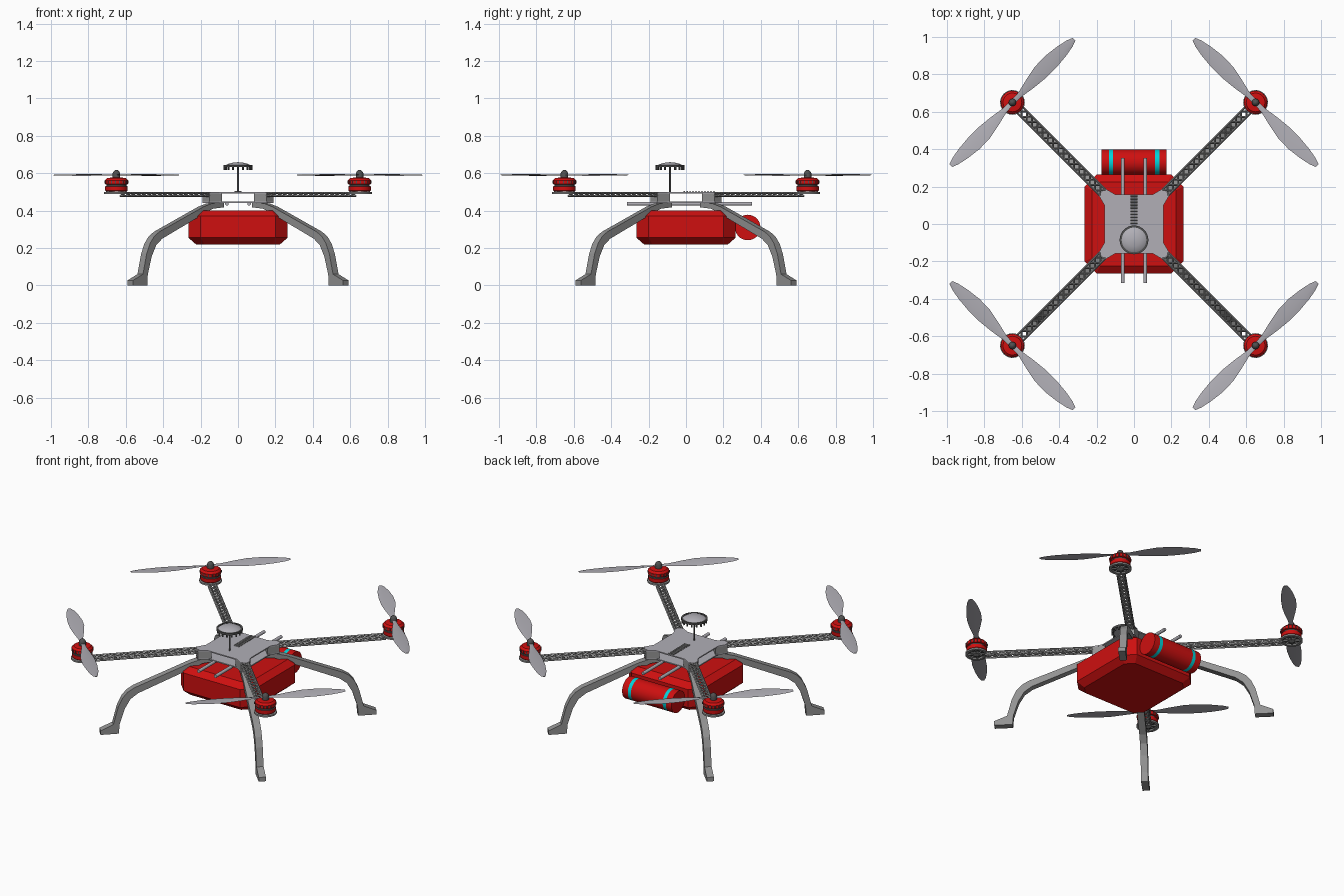
import bpy, bmesh, math
from mathutils import Matrix, Vector

old = bpy.data.objects.get("Cube")
if old:
    bpy.data.objects.remove(old, do_unlink=True)


def material(name, r, g, b):
    m = bpy.data.materials.new(name)
    m.use_nodes = True
    m.diffuse_color = (r, g, b, 1)
    m.node_tree.nodes["Principled BSDF"].inputs["Base Color"].default_value = (r, g, b, 1)
    return m


RED = material("red", 0.62, 0.005, 0.005)
GREY = material("light grey", 0.44, 0.43, 0.47)
LEG = material("mid grey", 0.29, 0.29, 0.29)
DARK = material("dark grey", 0.08, 0.08, 0.08)
CYAN = material("cyan", 0.0, 0.65, 0.7)


def finish(name, bm, mats, smooth=False, rule=None, turns=(0,)):
    """Turn a bmesh into one object per turn about z, sharing the mesh."""
    bmesh.ops.recalc_face_normals(bm, faces=bm.faces)
    if rule:
        for f in bm.faces:
            f.material_index = rule(f.calc_center_median())
    mesh = bpy.data.meshes.new(name)
    bm.to_mesh(mesh)
    bm.free()
    for m in mats:
        mesh.materials.append(m)
    for a in turns:
        ob = bpy.data.objects.new(name, mesh)
        ob.rotation_euler.z = math.radians(a)
        bpy.context.collection.objects.link(ob)
    if smooth:
        bpy.ops.object.select_all(action='DESELECT')
        ob.select_set(True)
        bpy.context.view_layer.objects.active = ob
        bpy.ops.object.shade_smooth_by_angle(angle=math.radians(35))


def lathe(bm, profile, n=32, at=(0, 0, 0)):
    """Revolve (radius, z) points about the vertical axis."""
    rings = []
    for r, z in profile:
        if r == 0:
            rings.append([bm.verts.new(Vector((0, 0, z)) + Vector(at))] * n)
        else:
            rings.append([bm.verts.new(Vector((r * math.cos(t), r * math.sin(t), z)) + Vector(at))
                          for t in (math.tau * i / n for i in range(n))])
    for a, b in zip(rings, rings[1:]):
        for i in range(n):
            j = (i + 1) % n
            bm.faces.new(list(dict.fromkeys((a[i], a[j], b[j], b[i]))))


def prism(bm, pts, push):
    """Extrude a closed outline along a vector."""
    low = [bm.verts.new(p) for p in pts]
    high = [bm.verts.new(Vector(p) + Vector(push)) for p in pts]
    bm.faces.new(low)
    bm.faces.new(high[::-1])
    for i in range(len(pts)):
        j = (i + 1) % len(pts)
        bm.faces.new((low[i], low[j], high[j], high[i]))


def bar(bm, p, q, size, sides=4):
    """Straight bar between two points."""
    p, q = Vector(p), Vector(q)
    rot = (q - p).to_track_quat('Z', 'Y').to_matrix().to_4x4()
    bmesh.ops.create_cone(bm, cap_ends=True, segments=sides, radius1=size, radius2=size,
                          depth=(q - p).length, matrix=Matrix.Translation((p + q) / 2) @ rot)


CORNERS = (45, 135, 225, 315)
S = math.sqrt(2)
MOTOR = 0.65 * S

# Chamfered eight-sided body
bm = bmesh.new()
rings = []
for inset, z in ((0.04, 0.22), (0, 0.255), (0, 0.37), (0.04, 0.4)):
    a, b = 0.265 - inset, 0.2 - inset * 0.5
    rings.append([bm.verts.new((x, y, z)) for x, y in
                  ((a, -b), (a, b), (b, a), (-b, a), (-a, b), (-a, -b), (-b, -a), (b, -a))])
for lo, hi in zip(rings, rings[1:]):
    for i in range(8):
        j = (i + 1) % 8
        bm.faces.new((lo[i], lo[j], hi[j], hi[i]))
bm.faces.new(rings[0])
bm.faces.new(rings[-1])
finish("body", bm, [RED])

# Upper and lower hub plates, flared towards the arms
outline = []
for k in range(4):
    c, s = round(math.cos(k * math.pi / 2)), round(math.sin(k * math.pi / 2))
    for x, y in ((0.158, 0.1), (0.19, 0.155), (0.155, 0.19), (0.1, 0.158)):
        outline.append((c * x - s * y, s * x + c * y))
for name, z in (("upper_plate", 0.492), ("lower_plate", 0.441)):
    bm = bmesh.new()
    prism(bm, [(x, y, z) for x, y in outline], (0, 0, 0.007))
    finish(name, bm, [GREY])

# Corner blocks between the plates
bm = bmesh.new()
prism(bm, [(0.165, 0.045, 0.442), (0.242, 0.025, 0.442), (0.242, -0.025, 0.442),
           (0.165, -0.045, 0.442)], (0, 0, 0.052))
finish("corner_block", bm, [LEG], turns=CORNERS)

# Curved landing legs with toes
side = [(0.09, 0.445), (0.155, 0.438), (0.2, 0.42), (0.435, 0.287), (0.463, 0.262), (0.485, 0.225),
        (0.503, 0.17), (0.523, 0.06), (0.576, 0.027), (0.576, 0), (0.5, 0), (0.497, 0.06),
        (0.476, 0.155), (0.452, 0.215), (0.42, 0.25), (0.185, 0.39), (0.15, 0.41), (0.09, 0.418)]
bm = bmesh.new()
prism(bm, [(x * S, -0.021, z) for x, z in side], (0, 0.042, 0))
finish("landing_leg", bm, [LEG], turns=CORNERS)

# Lattice arms: four rails with crossed struts
bm = bmesh.new()
start, end, bays, w = 0.235, 0.87, 16, 0.021
low, high = 0.479, 0.495
for y in (-w, w):
    for z in (low, high):
        bar(bm, (start, y, z), (end, y, z), 0.0055)
step = (end - start) / bays
for i in range(bays):
    x0, x1 = start + i * step, start + (i + 1) * step
    for z in (low, high):
        bar(bm, (x0, -w, z), (x1, w, z), 0.005)
        bar(bm, (x0, w, z), (x1, -w, z), 0.005)
    for y in (-w, w):
        bar(bm, (x0, y, low), (x1, y, high), 0.004)
        bar(bm, (x0, y, high), (x1, y, low), 0.004)
finish("lattice_arm", bm, [LEG], turns=CORNERS)

# Spoked motor mounts
bm = bmesh.new()
lathe(bm, [(0.05, 0.49), (0.066, 0.49), (0.066, 0.5), (0.05, 0.5), (0.05, 0.49)], at=(MOTOR, 0, 0))
lathe(bm, [(0, 0.49), (0.022, 0.49), (0.022, 0.5), (0, 0.5)], at=(MOTOR, 0, 0))
for i in range(8):
    t = math.tau * i / 8
    d = Vector((math.cos(t), math.sin(t), 0))
    c = Vector((MOTOR, 0, 0.495))
    bar(bm, c + d * 0.015, c + d * 0.055, 0.006)
finish("motor_mount", bm, [LEG], smooth=True, turns=CORNERS)

# Motors: two red bands round a dark winding
bm = bmesh.new()
lathe(bm, [(0, 0.503), (0.056, 0.503), (0.06, 0.507), (0.06, 0.53), (0.054, 0.532), (0.054, 0.54),
           (0.062, 0.542), (0.062, 0.562), (0.05, 0.574), (0.024, 0.577), (0, 0.577)],
      at=(MOTOR, 0, 0))
finish("motor", bm, [RED, DARK], smooth=True, turns=CORNERS,
       rule=lambda c: int(0.531 < c.z < 0.541 or c.z < 0.504))

# Cooling fins round each motor
bm = bmesh.new()
for i in range(18):
    t = math.tau * i / 18
    x, y = MOTOR + 0.062 * math.cos(t), 0.062 * math.sin(t)
    bar(bm, (x, y, 0.545), (x, y, 0.56), 0.0035)
finish("motor_fins", bm, [DARK], turns=CORNERS)

# Propeller spinners
bm = bmesh.new()
lathe(bm, [(0, 0.575), (0.02, 0.575), (0.02, 0.6), (0.015, 0.61), (0.006, 0.617), (0, 0.618)],
      n=20, at=(MOTOR, 0, 0))
finish("spinner", bm, [DARK], smooth=True, turns=CORNERS)

# Twisted propeller blades, mirrored on neighbouring arms
stations = [(0.0, 0.012, 0.012), (0.06, 0.015, 0.014), (0.14, 0.034, 0.026), (0.22, 0.05, 0.034),
            (0.3, 0.052, 0.034), (0.38, 0.042, 0.027), (0.44, 0.029, 0.016), (0.472, 0.016, 0.004)]
for hand, turns in ((1, (45, 225)), (-1, (135, 315))):
    bm = bmesh.new()
    for end in (1, -1):
        rows = []
        for r, lead, trail in stations:
            pitch = 0.15 * (1 - r)
            rows.append([bm.verts.new((MOTOR + end * o, end * hand * r, 0.59 + o * pitch + dz))
                         for o, dz in ((lead, 0), (0, 0.003), (-trail, 0), (0, -0.002))])
        for a, b in zip(rows, rows[1:]):
            for i in range(4):
                j = (i + 1) % 4
                bm.faces.new((a[i], a[j], b[j], b[i]))
        bm.faces.new(rows[0])
        bm.faces.new(rows[-1])
    finish("propeller", bm, [GREY], smooth=True, turns=turns)

# Rods under the hub
bm = bmesh.new()
for x in (-0.06, 0.06):
    bar(bm, (x, -0.315, 0.437), (x, 0.352, 0.437), 0.01, 12)
finish("payload_rods", bm, [GREY], smooth=True)

# Ribbed cable along the upper plate
bm = bmesh.new()
for i in range(11):
    y = -0.01 + i * 0.016
    bar(bm, (-0.018, y, 0.5), (0.018, y, 0.5), 0.005, 8)
finish("cable_ribs", bm, [LEG])

# Antenna mast, dome and rim
bm = bmesh.new()
bar(bm, (0, -0.085, 0.495), (0, -0.085, 0.64), 0.005, 12)
finish("antenna_mast", bm, [DARK])
bm = bmesh.new()
lathe(bm, [(0, 0.632), (0.066, 0.632), (0.066, 0.642), (0.055, 0.649), (0.035, 0.655),
           (0.015, 0.658), (0, 0.659)], at=(0, -0.085, 0))
finish("antenna_dome", bm, [GREY], smooth=True)
bm = bmesh.new()
lathe(bm, [(0.066, 0.632), (0.077, 0.632), (0.077, 0.645), (0.066, 0.645), (0.066, 0.632)],
      at=(0, -0.085, 0))
for i in range(16):
    t = math.tau * i / 16
    x, y = 0.071 * math.cos(t), 0.071 * math.sin(t) - 0.085
    bar(bm, (x, y, 0.616), (x, y, 0.634), 0.006)
finish("antenna_rim", bm, [DARK], smooth=True)

# Rear canister with coloured bands
bm = bmesh.new()
lathe(bm, [(0, -0.175), (0.068, -0.175), (0.068, -0.135), (0.068, -0.113), (0.068, 0.113),
           (0.068, 0.135), (0.068, 0.175), (0, 0.175)], n=40)
bmesh.ops.transform(bm, verts=bm.verts, matrix=Matrix.Translation((0, 0.33, 0.31))
                    @ Matrix.Rotation(math.pi / 2, 4, 'Y'))
finish("canister", bm, [RED, CYAN], smooth=True, rule=lambda c: int(0.113 < abs(c.x) < 0.135))
